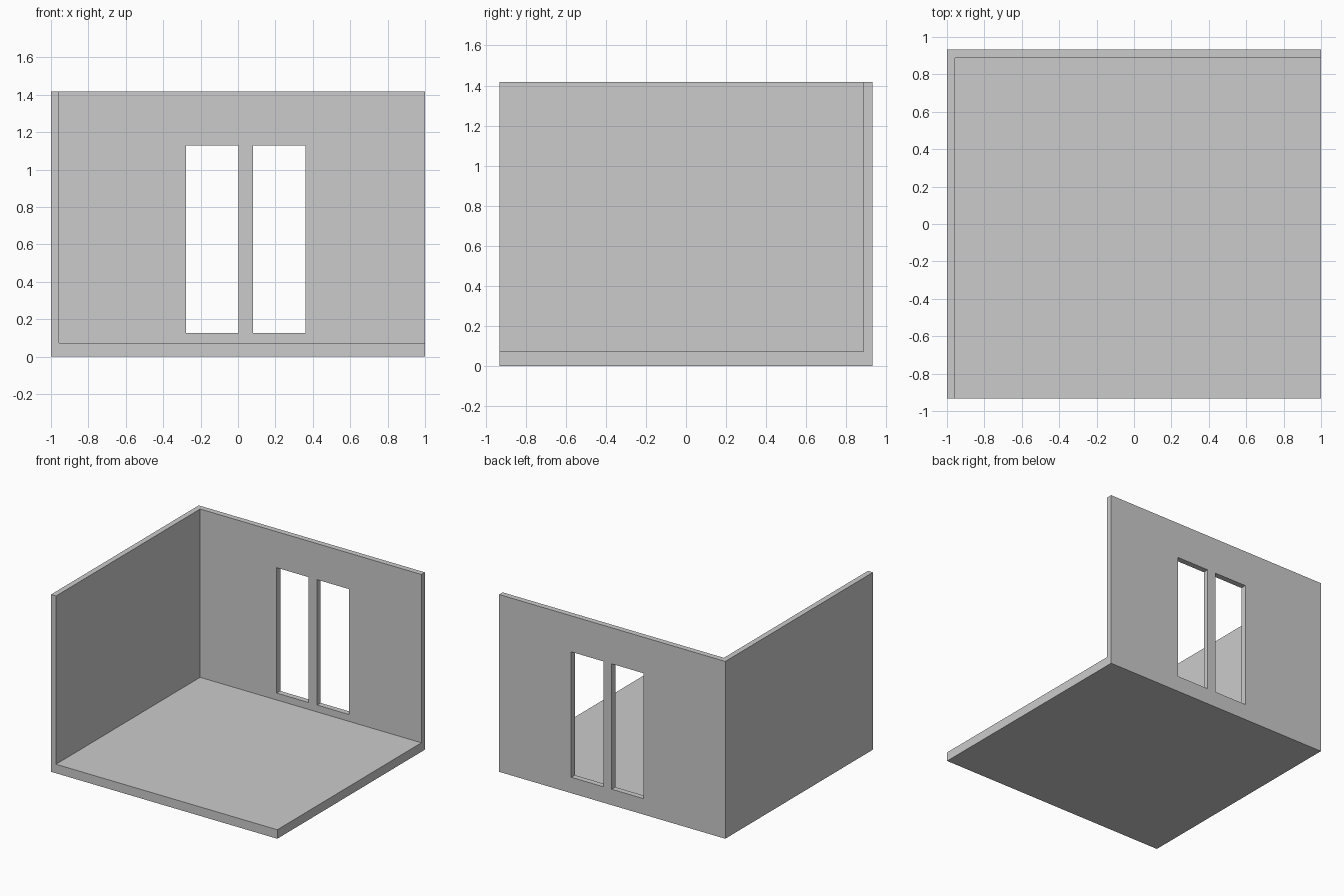
import bpy

if "Cube" in bpy.data.objects:
    bpy.data.objects.remove(bpy.data.objects["Cube"])


def box(name, x, y, z):
    """Axis-aligned box from (min, max) ranges."""
    bpy.ops.mesh.primitive_cube_add(size=1, location=[sum(r) / 2 for r in (x, y, z)])
    obj = bpy.context.object
    obj.name = name
    obj.scale = [r[1] - r[0] for r in (x, y, z)]
    bpy.ops.object.transform_apply(location=False, rotation=False, scale=True)
    return obj


def cut(target, cutter):
    """Subtract the cutter, then remove it."""
    cutter.hide_render = True
    mod = target.modifiers.new("cut", 'BOOLEAN')
    mod.operation = 'DIFFERENCE'
    mod.solver = 'EXACT'
    mod.object = cutter
    bpy.context.view_layer.objects.active = target
    bpy.ops.object.modifier_apply(modifier=mod.name)
    bpy.data.objects.remove(cutter, do_unlink=True)


# Solid block of the whole room
room = box("room_shell", (-1, 1), (-0.932, 0.932), (0, 1.417))

# Hollow it out, leaving floor, left wall and back wall
cut(room, box("interior_cutter", (-0.956, 1.2), (-1.2, 0.887), (0.072, 1.7)))

# Two tall window openings in the back wall
for x0 in (-0.279, 0.079):
    cut(room, box("window_cutter", (x0, x0 + 0.283), (0.8, 1.0), (0.127, 1.129)))
